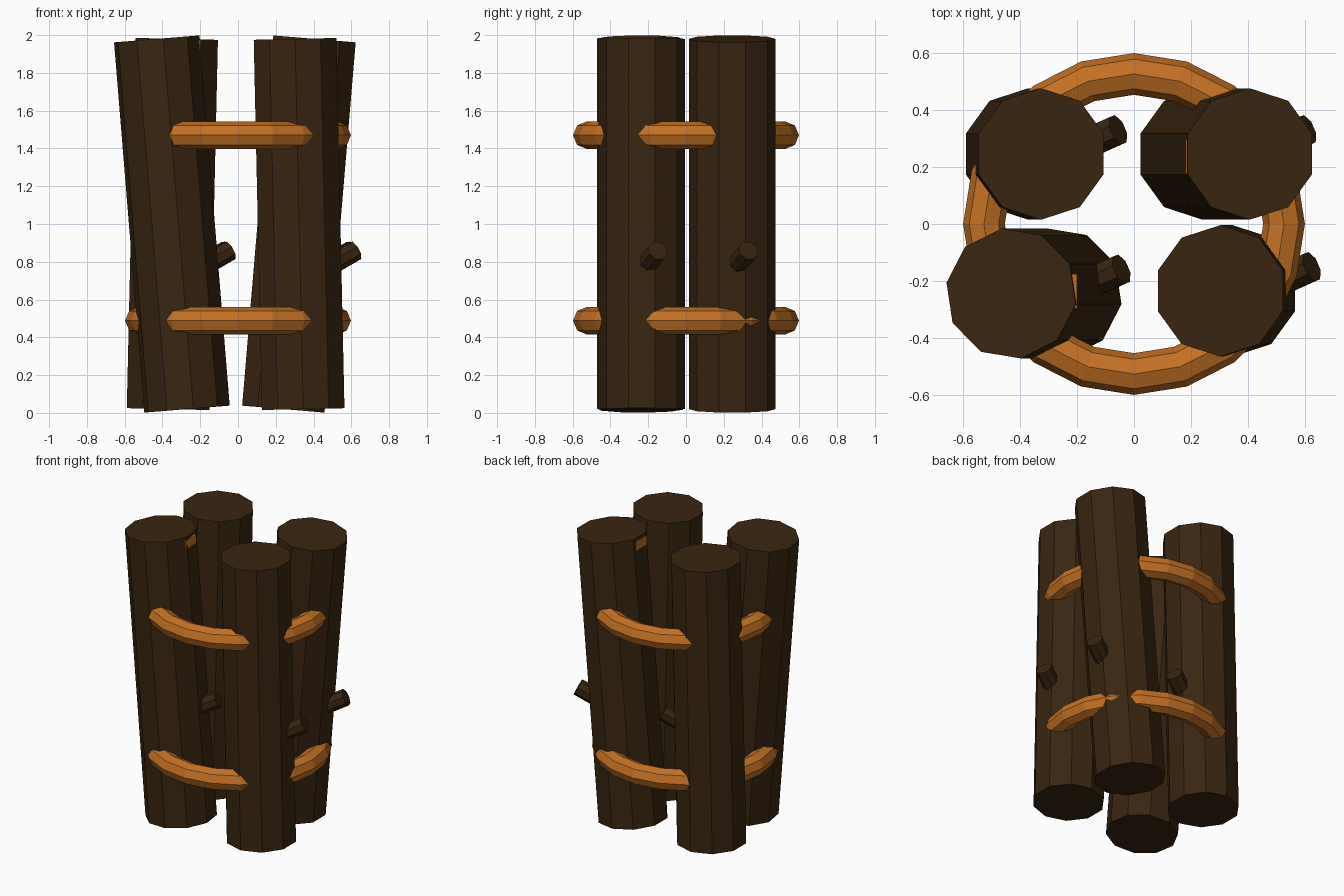
import bpy, math
from mathutils import Vector

if "Cube" in bpy.data.objects:
    bpy.data.objects.remove(bpy.data.objects["Cube"])


def material(name, rgb):
    m = bpy.data.materials.new(name)
    m.diffuse_color = (*rgb, 1)
    m.use_nodes = True
    m.node_tree.nodes["Principled BSDF"].inputs["Base Color"].default_value = m.diffuse_color
    return m


BARK = material("dark bark", (0.041, 0.0185, 0.0055))
ROPE = material("orange rope", (0.55, 0.165, 0.0185))


def rod(name, a, b, radius, sides, mat, spin=0.0):
    """Flat-sided cylinder running from point a to point b."""
    a, b = Vector(a), Vector(b)
    d = b - a
    bpy.ops.mesh.primitive_cylinder_add(vertices=sides, radius=radius, depth=d.length)
    o = bpy.context.object
    o.name = name
    for v in o.data.vertices:
        c, s = math.cos(spin), math.sin(spin)
        v.co.x, v.co.y = c * v.co.x - s * v.co.y, s * v.co.x + c * v.co.y
    o.rotation_euler = Vector((0, 0, 1)).rotation_difference(d).to_euler()
    o.location = (a + b) / 2
    o.data.materials.append(mat)
    return o


# Leaning logs: name, bottom x, top x, y, spin
logs = [
    ("front_left", -0.27, -0.43, -0.243, 0.15),
    ("front_right", 0.345, 0.302, -0.234, 0.0),
    ("back_left", -0.37, -0.325, 0.245, 0.0),
    ("back_right", 0.24, 0.405, 0.245, 0.0),
]
for name, xb, xt, y, spin in logs:
    rod(name + "_log", (xb, y, 0.02), (xt, y, 1.98), 0.23, 10, BARK, spin)
    # Cut branch stub pointing outward and up on the right of each log
    x = xb + (xt - xb) * 0.43
    tip = Vector((x + 0.295, y + 0.085, 0.86))
    rod(name + "_branch_stub", tip - Vector((0.19, 0.085, 0.11)), tip, 0.056, 8, BARK)

# Rope rings binding the logs
for name, z in (("lower_rope", 0.488), ("upper_rope", 1.47)):
    bpy.ops.mesh.primitive_torus_add(major_segments=20, minor_segments=8,
                                     major_radius=0.525, minor_radius=0.073,
                                     location=(0, 0, z))
    o = bpy.context.object
    o.name = name
    o.data.materials.append(ROPE)

# Small pegs poking out near the top of the two most tilted logs
for name, x, y in (("front_left_peg", -0.215, -0.235), ("back_right_peg", 0.195, 0.235)):
    bpy.ops.mesh.primitive_cube_add(size=1, location=(x, y, 1.945))
    o = bpy.context.object
    o.name = name
    o.scale = (0.03, 0.12, 0.06)
    o.data.materials.append(ROPE)
